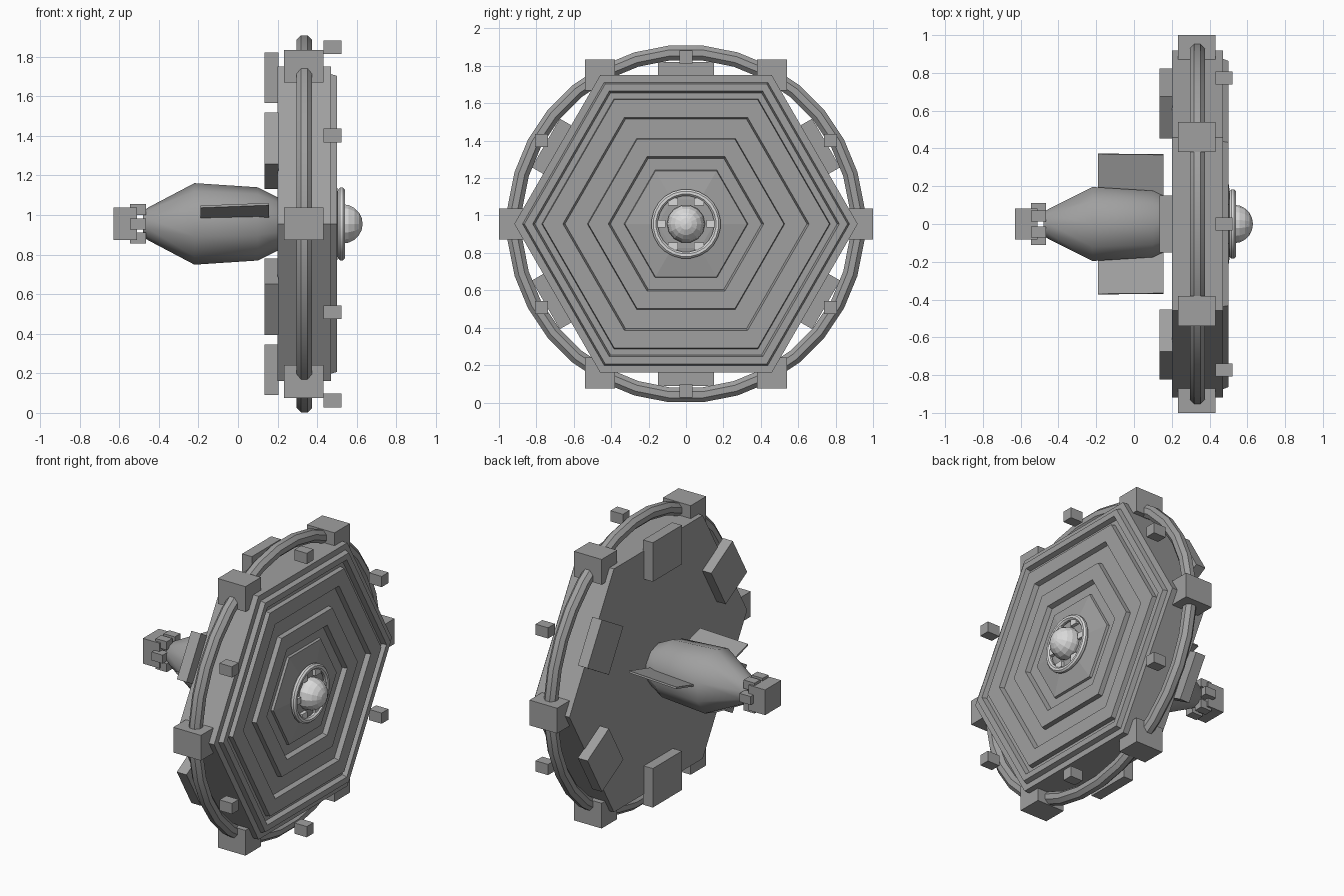
import bpy, bmesh, math
from mathutils import Matrix, Vector

if "Cube" in bpy.data.objects:
    bpy.data.objects.remove(bpy.data.objects["Cube"])

MID = 0.955          # height of the long axis, which runs along x
TURN = Matrix.Rotation(math.pi / 2, 4, 'Y')


def material(name, value):
    m = bpy.data.materials.new(name)
    m.use_nodes = True
    m.diffuse_color = (value, value, value, 1)
    m.node_tree.nodes["Principled BSDF"].inputs["Base Color"].default_value = (value, value, value, 1)
    return m


grey = material("hull grey", 0.35)
pale = material("pale grey", 0.7)


def finish(name, bm, mat, smooth=None):
    bmesh.ops.recalc_face_normals(bm, faces=bm.faces)
    mesh = bpy.data.meshes.new(name)
    bm.to_mesh(mesh)
    bm.free()
    ob = bpy.data.objects.new(name, mesh)
    mesh.materials.append(mat)
    bpy.context.collection.objects.link(ob)
    if smooth:
        bpy.ops.object.select_all(action='DESELECT')
        ob.select_set(True)
        bpy.context.view_layer.objects.active = ob
        bpy.ops.object.shade_smooth_by_angle(angle=math.radians(smooth))
    return ob


def around(x, radius, angle):
    """Point on a circle about the long axis."""
    return Vector((x, radius * math.cos(angle), MID + radius * math.sin(angle)))


def lathe(name, profile, sides, mat, smooth=None, closed=False, phase=0.0):
    """Sweep (radius, x) points about the long axis; phase is a part of one side."""
    bm = bmesh.new()
    rings = [[bm.verts.new(around(x, r, math.tau * (i + phase) / sides)) for i in range(sides)]
             for r, x in profile]
    pairs = list(zip(rings, rings[1:]))
    if closed:
        pairs.append((rings[-1], rings[0]))
    else:
        bm.faces.new(rings[0])
        bm.faces.new(rings[-1])
    for a, b in pairs:
        for i in range(sides):
            j = (i + 1) % sides
            bm.faces.new((a[i], a[j], b[j], b[i]))
    return finish(name, bm, mat, smooth)


def hoop(name, x, major, minor, sides, mat):
    """Ring with an eight-sided tube and crisp long edges."""
    tube = [math.tau * (k + 0.5) / 8 for k in range(8)]
    ring = [(major + minor * math.cos(t), x + minor * math.sin(t)) for t in tube]
    return lathe(name, ring, sides, mat, 30, True, 0.5)


def box(name, centre, size, mat, rot=None):
    bm = bmesh.new()
    m = Matrix.Translation(centre) @ (rot or Matrix()) @ Matrix.Diagonal((*size, 1))
    bmesh.ops.create_cube(bm, size=1, matrix=m)
    return finish(name, bm, mat)


def ring_of_boxes(name, x, radius, size, start, mat, aligned=False):
    for i in range(6):
        a = start + i * math.pi / 3
        rot = Matrix.Rotation(a, 4, 'X') if aligned else None
        box(f"{name}_{i + 1}", around(x, radius, a), size, mat, rot)


# Hexagonal dish: raised ridges alternate with grooves; radii given to the flats
LOW, HIGH = 0.47, 0.5
steps = [(0.795, 0.2), (0.795, LOW), (0.757, LOW), (0.748, HIGH), (0.71, HIGH), (0.7, LOW),
         (0.668, LOW), (0.664, HIGH), (0.57, HIGH), (0.56, LOW), (0.457, LOW), (0.453, HIGH),
         (0.36, HIGH), (0.35, LOW), (0.287, LOW), (0.283, 0.485), (0.13, 0.51)]
to_corner = 1 / math.cos(math.pi / 6)
lathe("hexagonal_dish", [(r * to_corner, x) for r, x in steps], 6, grey)

# Outer hoop with corner blocks, free pods and rear plates
hoop("outer_hoop", 0.335, 0.918, 0.043, 32, grey)
ring_of_boxes("corner_block", 0.332, 0.92, (0.2, 0.16, 0.165), 0, grey)
ring_of_boxes("front_pod", 0.477, 0.893, (0.09, 0.07, 0.07), math.pi / 6, grey)
ring_of_boxes("rear_plate", 0.17, 0.738, (0.07, 0.255, 0.3), math.pi / 6, grey, True)

# Central emitter
hoop("emitter_ring", 0.523, 0.168, 0.019, 24, pale)
ring_of_boxes("emitter_tab", 0.515, 0.138, (0.035, 0.055, 0.04), 0, pale)
bm = bmesh.new()
bmesh.ops.create_uvsphere(bm, u_segments=14, v_segments=10, radius=0.102,
                          matrix=Matrix.Translation((0.528, 0, MID)) @ TURN)
finish("emitter_ball", bm, pale)

# Tapered ten-sided body
lathe("body", [(0.065, -0.48), (0.085, -0.45), (0.206, -0.22), (0.185, 0.1), (0.13, 0.21)],
      10, grey, 40, phase=0.5)

# Thin upswept side fins
for side, label in ((1, "left"), (-1, "right")):
    tilt = Matrix.Rotation(side * math.radians(16), 4, 'X') @ Matrix.Rotation(-0.04, 4, 'Y')
    box(f"{label}_fin", (-0.017, side * 0.235, MID + 0.055), (0.345, 0.28, 0.012), grey, tilt)

# Tail block with a ring of small thrusters
box("tail_block", (-0.57, 0, MID), (0.12, 0.165, 0.165), grey)
ring_of_boxes("tail_thruster", -0.506, 0.083, (0.08, 0.058, 0.055), 0, grey)
